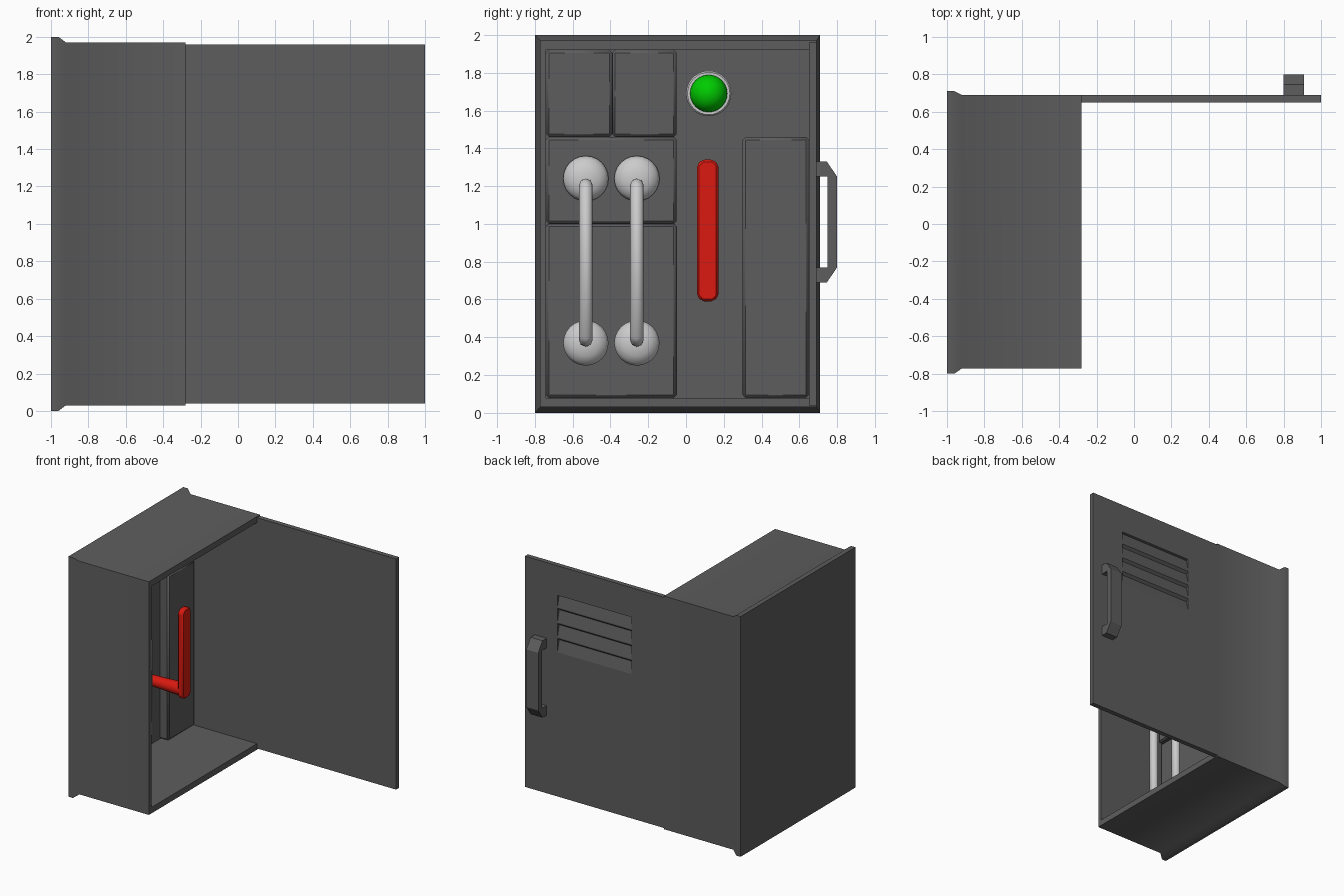
import bpy, bmesh, math
from mathutils import Vector, Matrix

if "Cube" in bpy.data.objects:
    bpy.data.objects.remove(bpy.data.objects["Cube"])


def finish(name, bm, bevel=0.0, mat=None, segs=1):
    bmesh.ops.recalc_face_normals(bm, faces=bm.faces)
    me = bpy.data.meshes.new(name)
    bm.to_mesh(me)
    bm.free()
    ob = bpy.data.objects.new(name, me)
    bpy.context.collection.objects.link(ob)
    if mat:
        me.materials.append(mat)
    if bevel:
        m = ob.modifiers.new("bevel", 'BEVEL')
        m.width, m.segments = bevel, segs
    return ob


def smooth(ob, angle=35):
    bpy.ops.object.select_all(action='DESELECT')
    ob.select_set(True)
    bpy.context.view_layer.objects.active = ob
    bpy.ops.object.shade_smooth_by_angle(angle=math.radians(angle))
    return ob


def box(name, x, y, z, bevel=0.0, mat=None):
    bm = bmesh.new()
    bmesh.ops.create_cube(bm, size=1)
    for v in bm.verts:
        v.co = [r[0] + (c + 0.5) * (r[1] - r[0]) for c, r in zip(v.co, (x, y, z))]
    return finish(name, bm, bevel, mat)


def extrude_x(name, pts, x0, x1):
    """Extrude a (y, z) outline along x."""
    bm = bmesh.new()
    f = bm.faces.new([bm.verts.new((x0, y, z)) for y, z in pts])
    res = bmesh.ops.extrude_face_region(bm, geom=[f])
    for v in res['geom']:
        if isinstance(v, bmesh.types.BMVert):
            v.co.x = x1
    return finish(name, bm)


def lathe_x(name, profile, y, z, n=24, mat=None):
    """Turn (x, radius) points around an axis along x; ends are capped."""
    bm = bmesh.new()
    rings = [[bm.verts.new((x, y + r * math.cos(2 * math.pi * i / n), z + r * math.sin(2 * math.pi * i / n)))
              for i in range(n)] for x, r in profile]
    for a, b in zip(rings, rings[1:]):
        for i in range(n):
            bm.faces.new((a[i], a[(i + 1) % n], b[(i + 1) % n], b[i]))
    bm.faces.new(rings[0])
    bm.faces.new(rings[-1])
    return smooth(finish(name, bm, mat=mat))


def material(name, col):
    m = bpy.data.materials.new(name)
    m.diffuse_color = (*col, 1)
    m.use_nodes = True
    m.node_tree.nodes["Principled BSDF"].inputs["Base Color"].default_value = m.diffuse_color
    return m


dark = material("dark_metal", (0.11, 0.11, 0.11))
pale = material("pale_metal", (0.6, 0.6, 0.6))
red = material("red_paint", (0.7, 0.01, 0.005))
green = material("green_lens", (0.0, 0.6, 0.0))

BACK = -0.93

# cabinet shell: loft of rectangles from the back flange round the rim to the inner back
bm = bmesh.new()
sections = [(-1.0, -.80, .71, 0, 2), (-.96, -.80, .71, 0, 2), (-.92, -.772, .69, .03, 1.97),
            (-.28, -.772, .69, .03, 1.97), (-.28, -.74, .65, .08, 1.92), (BACK, -.74, .65, .08, 1.92)]
loops = [[bm.verts.new((x, y, z)) for y, z in ((a, c), (b, c), (b, d), (a, d))] for x, a, b, c, d in sections]
for p, q in zip(loops, loops[1:]):
    for i in range(4):
        bm.faces.new((p[i], p[(i + 1) % 4], q[(i + 1) % 4], q[i]))
bm.faces.new(loops[0])
bm.faces.new(loops[-1])
cabinet = finish("cabinet", bm)
cabinet.data.materials.append(dark)
smooth(cabinet, 40)

# open door with louvre recess cut by a sawtooth profile
door = box("door", (-.28, 1.0), (.65, .69), (.04, 1.96), mat=dark)
top, step = 1.72, 0.125
teeth = [(.75, top)]
for i in range(4):
    teeth += [(.668, top - i * step - .008), (.692, top - (i + 1) * step + .012)]
teeth += [(.75, top - 4 * step + .012)]
cutter = extrude_x("louvre_cutter", teeth, .02, .70)
cutter.hide_render = True
cutter.hide_set(True)
mod = door.modifiers.new("louvres", 'BOOLEAN')
mod.object = cutter
mod.operation = 'DIFFERENCE'
mod.solver = 'EXACT'

# door handle with chamfered outer corners
handle = extrude_x("door_handle", [(.685, .69), (.745, .69), (.80, .77), (.80, 1.25), (.745, 1.33), (.685, 1.33),
                                   (.685, 1.25), (.75, 1.25), (.75, .77), (.685, .77)], .80, .91)
handle.data.materials.append(dark)

# raised panels inside
panels = {"right_panel": (-.85, .30, .65, .08, 1.46),
          "upper_left_panel": (-.87, -.74, -.39, 1.46, 1.92),
          "upper_mid_panel": (-.85, -.39, -.05, 1.46, 1.92),
          "middle_panel": (-.87, -.74, -.05, 1.0, 1.46),
          "lower_panel": (-.89, -.74, -.05, .08, 1.0)}
for name, (x, y0, y1, z0, z1) in panels.items():
    smooth(box(name, (BACK - .02, x), (y0, y1), (z0, z1), .015, dark), 50)

# two bus bars with round insulators at each end
for y in (-.53, -.26):
    for z in (.37, 1.24):
        lathe_x("insulator", [(-.92, .12), (-.85, .12), (-.82, .105), (-.80, .07), (-.79, .03)], y, z, mat=pale)
    cu = bpy.data.curves.new("rod", 'CURVE')
    cu.dimensions = '3D'
    cu.bevel_depth = .036
    cu.bevel_resolution = 2
    sp = cu.splines.new('POLY')
    path = [(-.82, .385), (-.68, .385), (-.647, .41), (-.647, 1.18), (-.68, 1.205), (-.82, 1.205)]
    sp.points.add(len(path) - 1)
    for p, (x, z) in zip(sp.points, path):
        p.co = (x, y, z, 1)
    cu.materials.append(pale)
    rod = bpy.data.objects.new("rod", cu)
    bpy.context.collection.objects.link(rod)
    sp.use_smooth = True

# switch lever: tapered arm and chamfered grip
lathe_x("lever_arm", [(BACK, .042), (-.58, .054)], .115, .655, 12, red)
grip = box("lever_grip", (-.60, -.55), (.058, .172), (.59, 1.34), mat=red)
b = bmesh.new()
b.from_mesh(grip.data)
corners = [e for e in b.edges if abs(e.verts[0].co.x - e.verts[1].co.x) > .01]
bmesh.ops.bevel(b, geom=corners, offset=.028, segments=1, affect='EDGES')
b.to_mesh(grip.data)
b.free()
m = grip.modifiers.new("bevel", 'BEVEL')
m.width, m.segments = .012, 1
smooth(grip, 40)

# indicator lamp: ring and domed lens
lathe_x("lamp_ring", [(BACK - .01, .12), (-.88, .12), (-.87, .112), (-.87, .09)], .12, 1.69, 32, pale)
dome = [(-.88 + .1 * math.sin(t), .1 * math.cos(t)) for t in (math.radians(a) for a in (0, 15, 30, 45, 60, 75, 88))]
lathe_x("lamp_lens", dome, .12, 1.69, 24, green)
